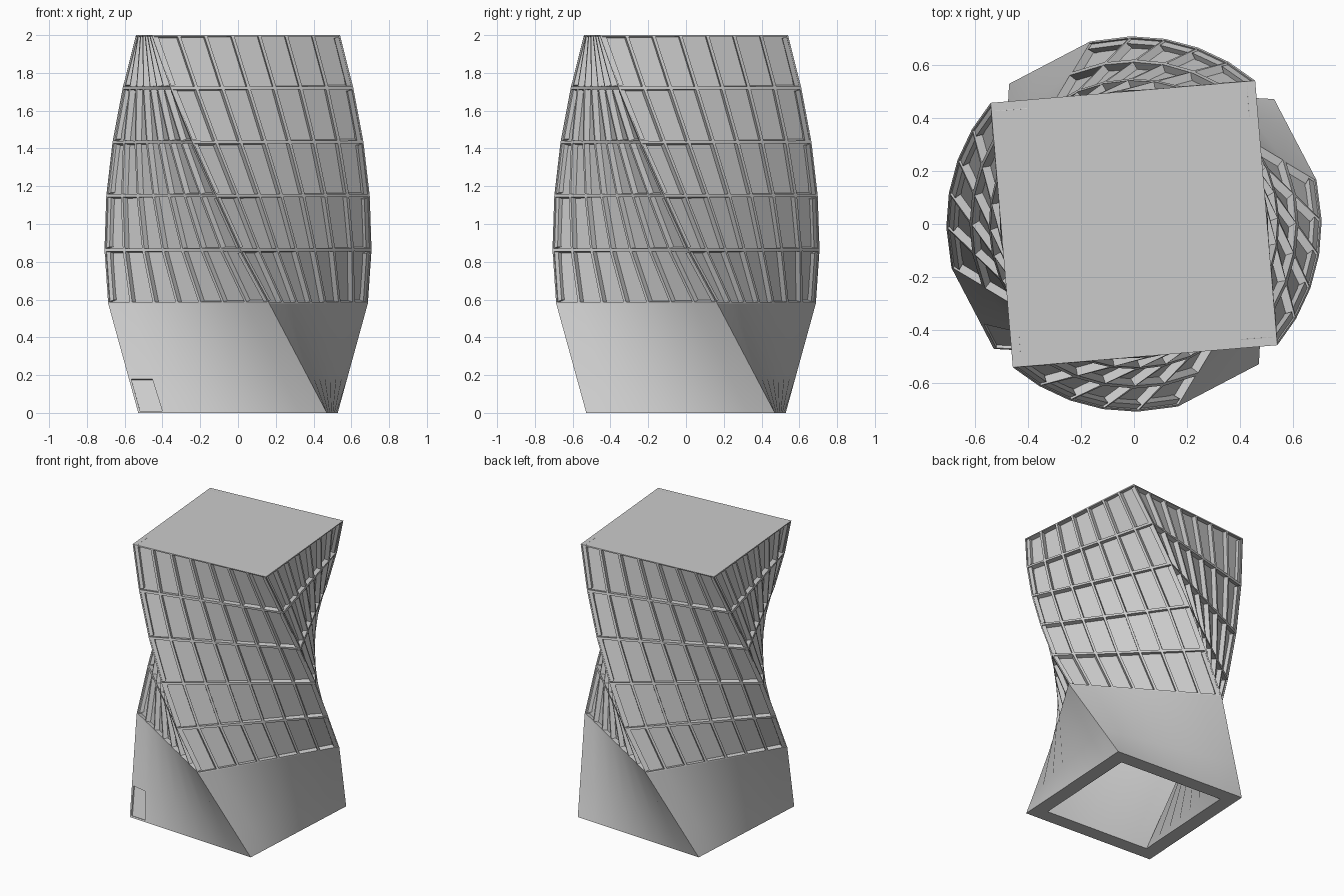
import bpy, bmesh
from math import cos, sin, radians, sqrt
from mathutils import Vector

if "Cube" in bpy.data.objects:
    bpy.data.objects.remove(bpy.data.objects["Cube"])

COLS = 7                       # panels per side
HEIGHTS = [0, 0.58, 0.863, 1.15, 1.433, 1.72, 2.0]
ANGLES = [41.7, 13.5, 1.0, -9.5, -20.0, -30.3, -40.2]   # first corner direction
WALL = 0.1


def square_ring(half, angle, z, cols=COLS):
    """Points counter-clockwise around a turned square."""
    corners = [Vector((half * sqrt(2) * cos(radians(angle + 90 * k)),
                       half * sqrt(2) * sin(radians(angle + 90 * k)), z)) for k in range(4)]
    return [corners[k].lerp(corners[(k + 1) % 4], c / cols)
            for k in range(4) for c in range(cols)]


def skin(bm, rings, flip=False):
    """Join rings with quads and return the faces row by row."""
    rows = [[bm.verts.new(p) for p in ring] for ring in rings]
    faces = []
    for a, b in zip(rows, rows[1:]):
        n = len(a)
        row = []
        for i in range(n):
            j = (i + 1) % n
            quad = [a[i], a[j], b[j], b[i]]
            row.append(bm.faces.new(quad[::-1] if flip else quad))
        faces.append(row)
    bm.normal_update()
    return rows, faces


def recess(bm, faces, frame, depth):
    """Flush frame round each face, then push the pane straight in."""
    bmesh.ops.inset_individual(bm, faces=faces, thickness=frame, use_even_offset=True)
    bm.normal_update()
    for f in faces:
        move = f.normal * -depth
        pane = bmesh.ops.extrude_discrete_faces(bm, faces=[f])["faces"][0]
        bmesh.ops.translate(bm, verts=pane.verts, vec=move)


def finish(bm, name):
    mesh = bpy.data.meshes.new(name)
    bm.to_mesh(mesh)
    bm.free()
    ob = bpy.data.objects.new(name, mesh)
    bpy.context.collection.objects.link(ob)
    bpy.ops.object.select_all(action='DESELECT')
    ob.select_set(True)
    bpy.context.view_layer.objects.active = ob
    bpy.ops.object.shade_smooth_by_angle(angle=radians(30))
    return ob


outer = [square_ring(0.5, a, z) for a, z in zip(ANGLES, HEIGHTS)]

# Plain base wall with a door in the left front panel
bm = bmesh.new()
door_line = [p.lerp(q, 0.19 / 0.58) for p, q in zip(outer[0], outer[1])]
rows, faces = skin(bm, [outer[0], door_line, outer[1]])
recess(bm, [faces[0][2 * COLS]], 0.012, 0.012)
finish(bm, "base_wall")

# Five storeys of recessed windows between thin bars
bm = bmesh.new()
rows, faces = skin(bm, outer[1:])
recess(bm, [f for row in faces for f in row], 0.008, 0.032)
finish(bm, "window_wall")

# Flat roof
bm = bmesh.new()
bm.faces.new([bm.verts.new(p) for p in outer[-1]])
finish(bm, "roof")

# Hollow inside with ceiling
bm = bmesh.new()
inner_z = HEIGHTS[:-1] + [2.0 - WALL]
inner = [square_ring(0.5 - WALL, a, z) for a, z in zip(ANGLES, inner_z)]
rows, faces = skin(bm, inner, flip=True)
bm.faces.new(rows[-1][::-1])
finish(bm, "inner_lining")

# Bottom rim joining outside and inside
bm = bmesh.new()
skin(bm, [outer[0], inner[0]], flip=True)
finish(bm, "bottom_rim")
